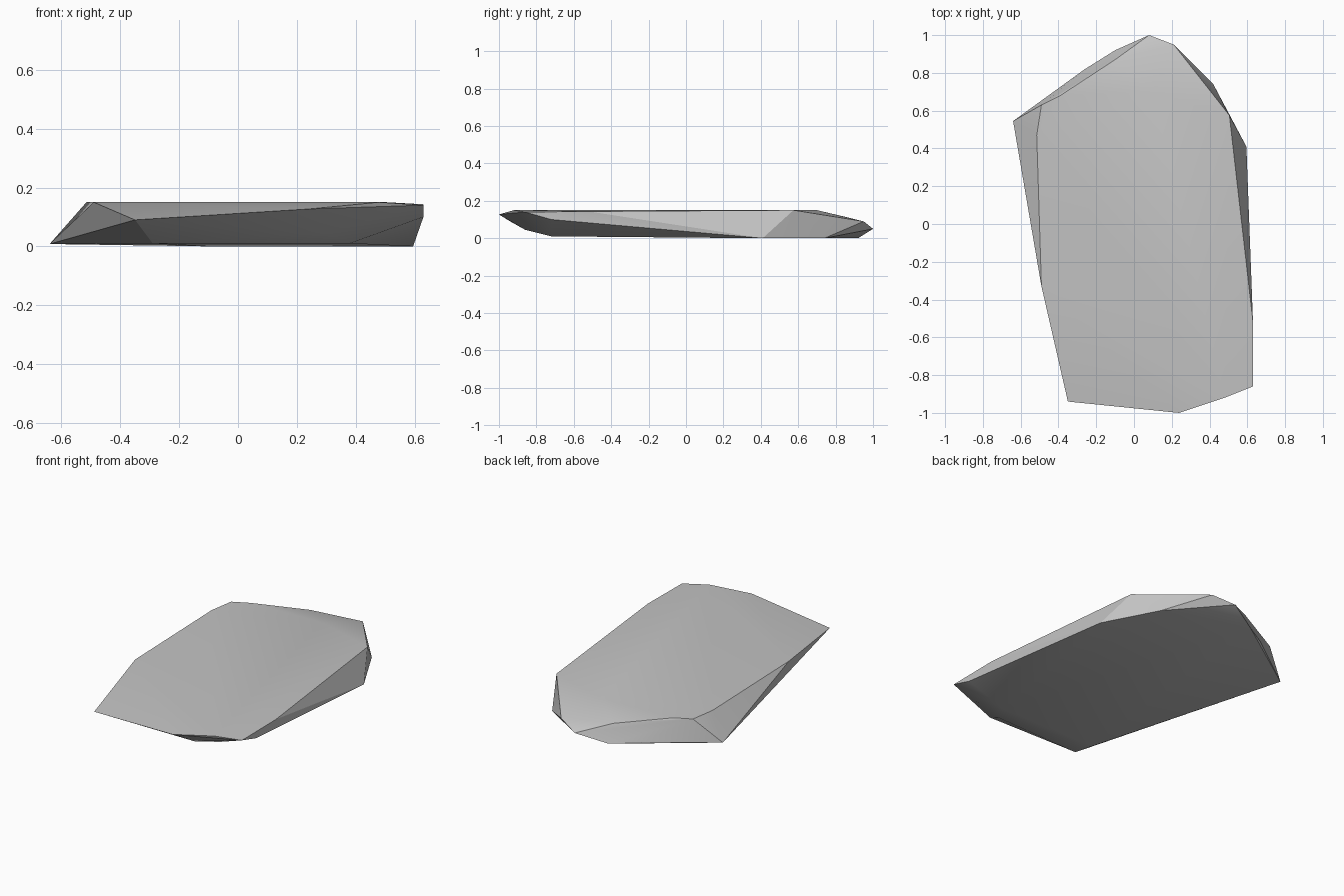
import bpy
import bmesh
import math

# Remove the default cube only
default_cube = bpy.data.objects.get("Cube")
if default_cube:
    bpy.data.objects.remove(default_cube, do_unlink=True)

# Flat upper face: corners of its rim at the full height
TOP = 0.15
top_rim = [
    (-0.49, -0.33), (-0.515, 0.47), (-0.49, 0.63), (-0.39, 0.68),
    (0.1, 0.7), (0.505, 0.575), (0.48, -0.92),
]

# Widest corners around the slab, between the upper and lower faces
side_corners = [
    (-0.35, -0.94, 0.09), (0.24, -1.0, 0.127),
    (0.63, -0.86, 0.14), (0.63, -0.72, 0.1), (0.63, -0.52, 0.143),
    (0.21, 0.95, 0.09), (0.08, 1.0, 0.05), (-0.1, 0.87, 0.11),
    (-0.64, 0.545, 0.008),
]

# Lower face, lifted towards the front
underside = [
    (0.595, 0.41, 0), (0.42, 0.74, 0), (-0.1, 0.92, 0), (-0.26, 0.82, 0.01),
    (-0.29, -0.72, 0.01), (0.38, -0.72, 0.01), (0.3, -0.86, 0.045),
]


def make_material(name, colour):
    material = bpy.data.materials.new(name)
    material.use_nodes = True
    material.diffuse_color = colour
    shader = material.node_tree.nodes["Principled BSDF"]
    shader.inputs["Base Color"].default_value = colour
    shader.inputs["Roughness"].default_value = 0.9
    return material


def make_hull(name, points, material):
    """Wrap the corner points in a closed convex stone shape."""
    bm = bmesh.new()
    for point in points:
        bm.verts.new(point)
    hull = bmesh.ops.convex_hull(bm, input=bm.verts[:])
    unused = set(hull["geom_interior"]) | set(hull["geom_unused"])
    loose = [v for v in unused if isinstance(v, bmesh.types.BMVert)]
    if loose:
        bmesh.ops.delete(bm, geom=loose, context="VERTS")
    bmesh.ops.dissolve_limit(bm, angle_limit=math.radians(0.5),
                             verts=bm.verts[:], edges=bm.edges[:])
    bmesh.ops.recalc_face_normals(bm, faces=bm.faces[:])
    mesh = bpy.data.meshes.new(name)
    bm.to_mesh(mesh)
    bm.free()
    mesh.materials.append(material)
    stone = bpy.data.objects.new(name, mesh)
    bpy.context.collection.objects.link(stone)
    return stone


# Stone slab
grey = make_material("stone_grey", (0.55, 0.55, 0.55, 1.0))
corners = [(x, y, TOP) for x, y in top_rim] + side_corners + underside
slab = make_hull("flat_stone", corners, grey)

# Soft faces with crisp chipped edges
bpy.ops.object.select_all(action="DESELECT")
slab.select_set(True)
bpy.context.view_layer.objects.active = slab
bpy.ops.object.shade_smooth_by_angle(angle=math.radians(30))
